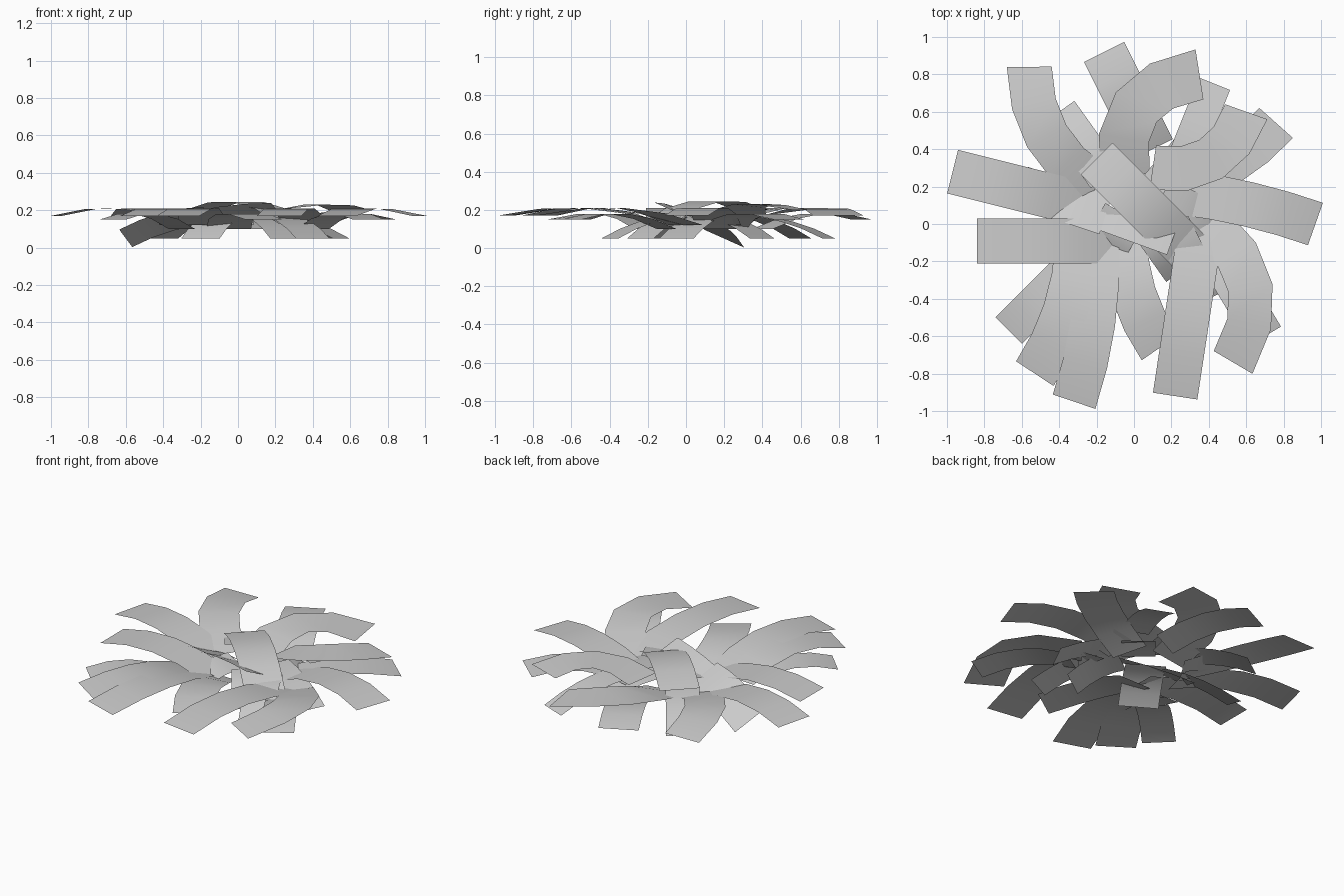
import bpy
import bmesh
from math import cos, sin
from mathutils import Vector

cube = bpy.data.objects.get("Cube")
if cube:
    bpy.data.objects.remove(cube, do_unlink=True)

# One plain grey for the whole plant
grey = bpy.data.materials.new("leaf_grey")
grey.use_nodes = True
grey.diffuse_color = (0.6, 0.6, 0.6, 1)
grey.node_tree.nodes["Principled BSDF"].inputs["Base Color"].default_value = grey.diffuse_color

SEGMENTS = 4
UP = Vector((0, 0, 1))

# Height of a leaf at its root, middle and tip, for each tier
ARCHING = (0.12, 0.21, 0.17)
RAISED = (0.17, 0.23, 0.2)
UNDER = (0.1, 0.18, 0.15)
DROOPING = (0.17, 0.14, 0.05)
CROWN = (0.13, 0.245, 0.2)
CROWN_SIDE = (0.13, 0.19, 0.21)


def leaf(name, root, tip, heights=ARCHING, bend=0.0, width=0.24, roll=0.0):
    """Flat ribbon from root to tip; bend bows it to its left, roll raises its left edge."""
    low, middle, end = heights
    root, tip = Vector((*root, low)), Vector((*tip, end))
    mid = (root + tip) / 2 + UP.cross(tip - root).normalized() * bend
    mid.z = middle
    handle = mid * 2 - (root + tip) / 2
    bm = bmesh.new()
    previous = None
    for i in range(SEGMENTS + 1):
        t = i / SEGMENTS
        centre = root * (1 - t) ** 2 + handle * 2 * t * (1 - t) + tip * t ** 2
        along = (handle - root) * (1 - t) + (tip - handle) * t
        across = UP.cross(along).normalized()
        across = (across * cos(roll) + UP * sin(roll)) * width / 2
        pair = bm.verts.new(centre + across), bm.verts.new(centre - across)
        if previous:
            face = bm.faces.new((previous[0], previous[1], pair[1], pair[0]))
            face.smooth = True
        previous = pair
    mesh = bpy.data.meshes.new(name)
    bm.to_mesh(mesh)
    bm.free()
    mesh.materials.append(grey)
    bpy.context.collection.objects.link(bpy.data.objects.new(name, mesh))


# Crown leaves folded over the middle
leaf("crown_leaf", root=(0.3, -0.15), tip=(-0.2, 0.35), heights=CROWN)
leaf("crown_side_leaf", root=(-0.35, 0.1), tip=(0.2, -0.1), heights=CROWN_SIDE, width=0.15, roll=-0.4)

# Long leaves on the left side
leaf("left_leaf", root=(0.25, 0.17), tip=(0.97, 0), bend=0.02)
leaf("left_back_leaf", root=(0.2, 0.2), tip=(0.76, 0.54), heights=UNDER, bend=-0.05)
leaf("left_back_top_leaf", root=(0.1, 0.3), tip=(0.6, 0.6), heights=RAISED, bend=-0.12)
leaf("left_front_leaf", root=(0.4, 0), tip=(0.53, -0.74), bend=0.16)
leaf("left_front_under_leaf", root=(0.4, -0.1), tip=(0.7, -0.6), heights=UNDER, width=0.2)

# Long leaves at the back
leaf("back_curled_leaf", root=(-0.05, 0.25), tip=(0.35, 0.8), bend=0.17, width=0.27)
leaf("back_leaf", root=(0.1, 0.4), tip=(-0.16, 0.92), heights=UNDER)
leaf("back_drooping_leaf", root=(0.25, 0.3), tip=(0.43, 0.75), heights=DROOPING, width=0.18)

# Long leaves on the right side
leaf("right_back_leaf", root=(-0.2, 0.2), tip=(-0.56, 0.84), bend=0.1)
leaf("right_back_under_leaf", root=(-0.15, 0.25), tip=(-0.4, 0.6), heights=DROOPING, width=0.2)
leaf("right_top_leaf", root=(-0.25, 0.1), tip=(-0.97, 0.28))
leaf("right_leaf", root=(-0.1, -0.09), tip=(-0.84, -0.09))
leaf("right_drooping_leaf", root=(-0.15, 0.05), tip=(-0.6, 0.2), heights=DROOPING, roll=0.4)
leaf("right_front_leaf", root=(-0.3, -0.2), tip=(-0.67, -0.57), heights=UNDER, width=0.2)

# Long leaves at the front
leaf("front_right_leaf", root=(-0.3, -0.1), tip=(-0.53, -0.8), bend=0.05)
leaf("front_right_top_leaf", root=(-0.2, -0.1), tip=(-0.32, -0.95), bend=0.04)
leaf("front_leaf", root=(-0.05, -0.05), tip=(0.14, -0.66), heights=UNDER, bend=-0.05)
leaf("front_left_leaf", root=(0.36, 0), tip=(0.22, -0.92))

# Short leaves drooping beneath the crown
leaf("lower_left_leaf", root=(0.15, 0.15), tip=(0.55, -0.05), heights=DROOPING, width=0.2)
leaf("lower_front_leaf", root=(0.1, 0), tip=(0.27, -0.24), heights=DROOPING)
leaf("lower_front_left_leaf", root=(0.2, 0), tip=(0.4, -0.4), heights=DROOPING, width=0.2)
leaf("lower_front_right_leaf", root=(-0.05, 0.05), tip=(-0.2, -0.2), heights=DROOPING)
leaf("lower_back_leaf", root=(0.05, 0.1), tip=(0.3, 0.4), heights=DROOPING, width=0.2)
